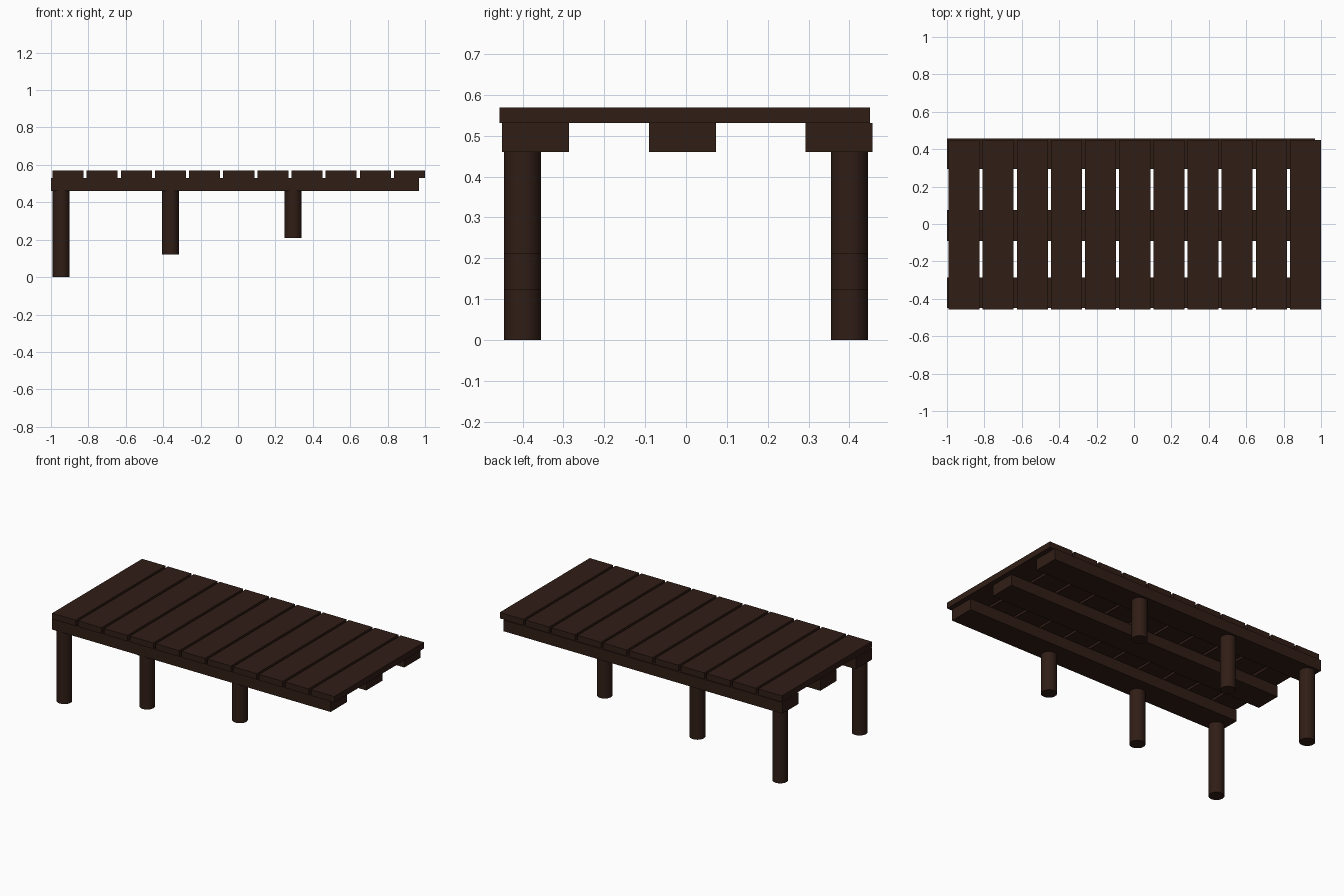
import bpy

if "Cube" in bpy.data.objects:
    bpy.data.objects.remove(bpy.data.objects["Cube"])

wood = bpy.data.materials.new("dark_wood")
wood.diffuse_color = (0.03, 0.0125, 0.008, 1)
wood.use_nodes = True
wood.node_tree.nodes["Principled BSDF"].inputs["Base Color"].default_value = wood.diffuse_color


def box(name, x0, x1, y0, y1, z0, z1):
    bpy.ops.mesh.primitive_cube_add(size=1, location=((x0 + x1) / 2, (y0 + y1) / 2, (z0 + z1) / 2))
    ob = bpy.context.object
    ob.name = name
    ob.scale = (x1 - x0, y1 - y0, z1 - z0)
    bpy.ops.object.transform_apply(location=False, rotation=False, scale=True)
    ob.data.materials.append(wood)


def post(name, x, y, bottom, top=0.461, radius=0.0455):
    bpy.ops.mesh.primitive_cylinder_add(vertices=32, radius=radius, depth=top - bottom,
                                        location=(x, y, (top + bottom) / 2))
    ob = bpy.context.object
    ob.name = name
    ob.data.materials.append(wood)
    bpy.ops.object.shade_smooth_by_angle()


# Deck planks laid across the pier
WIDTH, PITCH, COUNT = 0.166, 0.1826, 11
for i in range(COUNT):
    x1 = 1.0 - i * PITCH
    box(f"deck_plank_{i + 1}", x1 - WIDTH, x1, -0.457, 0.45, 0.531, 0.569)

# Three long support beams
for name, y in (("front", -0.45), ("middle", -0.09), ("back", 0.293)):
    box(f"{name}_beam", -1.0, 0.969, y, y + 0.164, 0.46, 0.531)

# Round posts, shorter towards the shore end
for i, (x, bottom) in enumerate(((-0.946, 0.0), (-0.361, 0.122), (0.294, 0.21))):
    for side, y in (("front", -0.4), ("back", 0.4)):
        post(f"{side}_post_{i + 1}", x, y, bottom)
